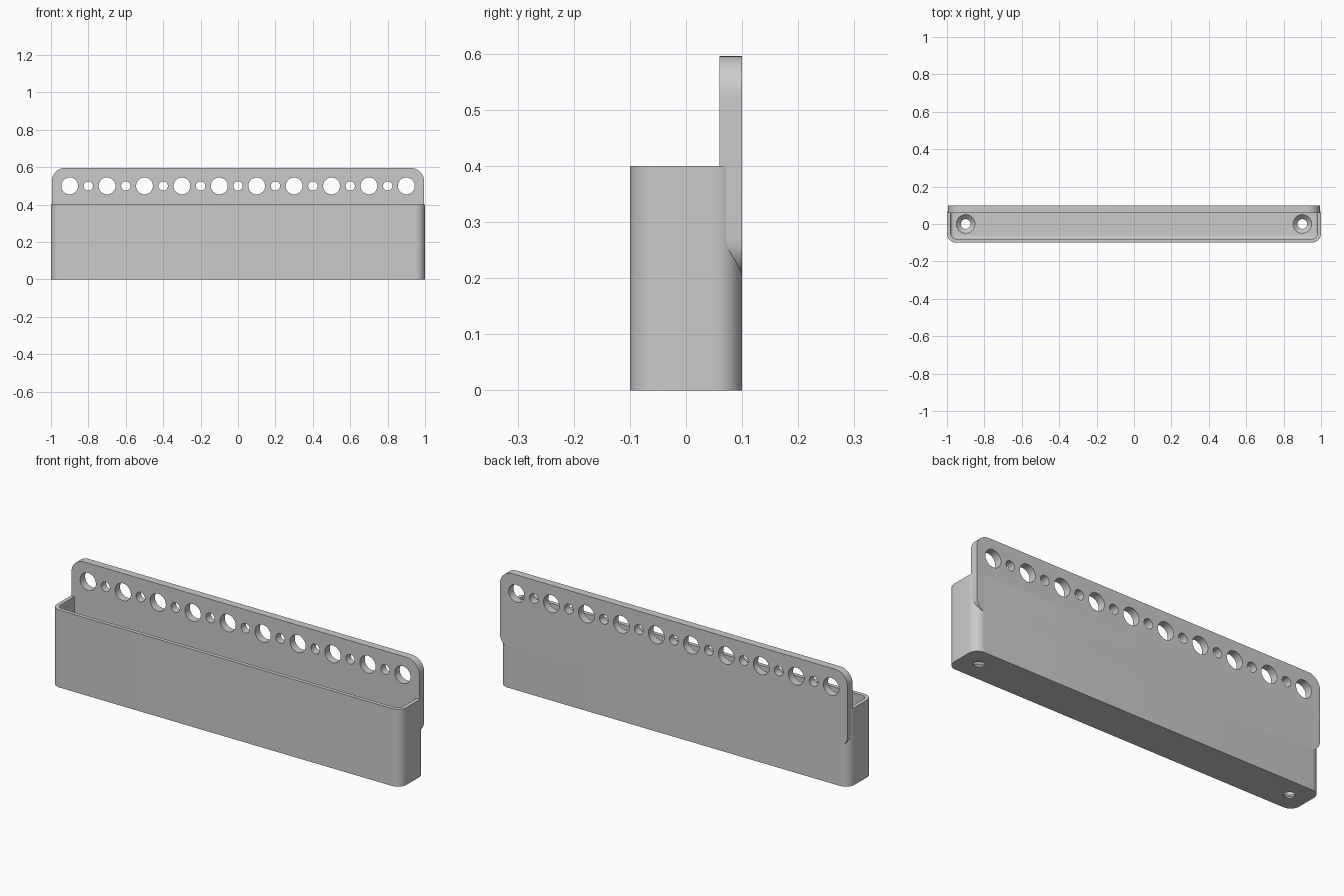
import bpy, bmesh, math

cube = bpy.data.objects.get("Cube")
if cube:
    bpy.data.objects.remove(cube, do_unlink=True)

grey = bpy.data.materials.new("light grey")
grey.use_nodes = True
grey.diffuse_color = (0.6, 0.6, 0.6, 1)
grey.node_tree.nodes["Principled BSDF"].inputs["Base Color"].default_value = (0.6, 0.6, 0.6, 1)


def rounded(hx, hy, r, cx=0, cy=0, steps=10):
    """Outline of a rounded rectangle; a circle when hx = hy = r."""
    pts = []
    for k, (sx, sy) in enumerate([(1, 1), (-1, 1), (-1, -1), (1, -1)]):
        for i in range(steps + 1):
            a = math.pi / 2 * (k + i / steps)
            pts.append((cx + sx * (hx - r) + r * math.cos(a),
                        cy + sy * (hy - r) + r * math.sin(a)))
    return pts


def make(name, lofts, along_y=False):
    """Closed solids, each lofted through a list of (outline, level) rings."""
    bm = bmesh.new()
    for rings in lofts:
        loops = []
        for outline, w in rings:
            loops.append([bm.verts.new((u, w, v) if along_y else (u, v, w))
                          for u, v in outline])
        n = len(loops[0])
        for a, b in zip(loops, loops[1:]):
            for i in range(n):
                j = (i + 1) % n
                bm.faces.new((a[i], a[j], b[j], b[i]))
        bm.faces.new(loops[0])
        bm.faces.new(loops[-1])
    bmesh.ops.remove_doubles(bm, verts=bm.verts, dist=1e-5)
    bmesh.ops.recalc_face_normals(bm, faces=bm.faces)
    mesh = bpy.data.meshes.new(name)
    bm.to_mesh(mesh)
    bm.free()
    mesh.materials.append(grey)
    obj = bpy.data.objects.new(name, mesh)
    bpy.context.collection.objects.link(obj)
    return obj


def activate(obj):
    bpy.ops.object.select_all(action='DESELECT')
    obj.select_set(True)
    bpy.context.view_layer.objects.active = obj


def cut(obj, cutter):
    cutter.hide_render = True
    mod = obj.modifiers.new("cut", 'BOOLEAN')
    mod.operation = 'DIFFERENCE'
    mod.solver = 'EXACT'
    mod.object = cutter
    activate(obj)
    bpy.ops.object.modifier_apply(modifier=mod.name)
    bpy.data.objects.remove(cutter, do_unlink=True)


# Tray: rounded box, hollowed with a fillet around the floor
FLOOR, FILLET = 0.03, 0.015
tray = make("tray", [[(rounded(1, 0.1, 0.05), 0), (rounded(1, 0.1, 0.05), 0.4)]])
rings = []
for i in range(6):
    a = math.pi / 2 * i / 5
    inset = FILLET * (1 - math.sin(a))
    rings.append((rounded(0.98 - inset, 0.08 - inset, 0.03 - inset),
                  FLOOR + FILLET * (1 - math.cos(a))))
rings.append((rounded(0.98, 0.08, 0.03), 0.5))
cut(tray, make("cavity_cutter", [rings]))

# Countersunk screw holes in the tray floor
screws = []
for x in (-0.9, 0.9):
    screws.append([(rounded(r, r, r, cx=x), z) for r, z in
                   ((0.026, -0.05), (0.026, 0.006), (0.05, FLOOR), (0.05, 0.05))])
cut(tray, make("screw_cutter", screws))

# Back plate with rounded corners and a row of alternating holes
outline = rounded(0.995, 0.198, 0.07, cy=0.398)
plate = make("back_plate", [[(outline, 0.06), (outline, 0.1)]], along_y=True)
holes = []
for i in range(19):
    r = 0.045 if i % 2 == 0 else 0.025
    ring = rounded(r, r, r, cx=-0.9 + 0.1 * i, cy=0.5)
    holes.append([(ring, 0), (ring, 0.2)])
cut(plate, make("hole_cutter", holes, along_y=True))

for obj in (tray, plate):
    activate(obj)
    bpy.ops.object.shade_smooth_by_angle(angle=math.radians(30))
